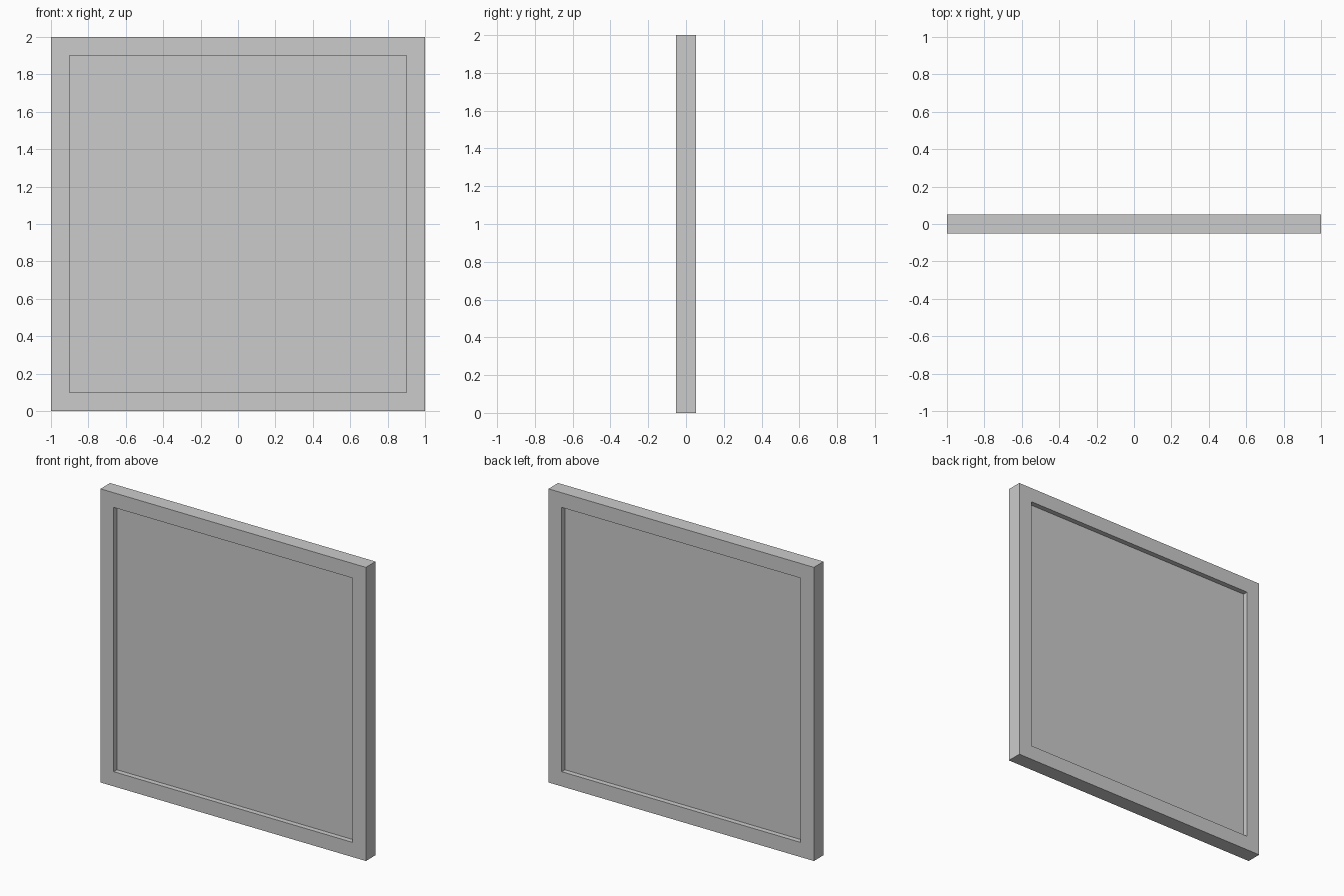
import bpy, bmesh

if "Cube" in bpy.data.objects:
    bpy.data.objects.remove(bpy.data.objects["Cube"])

HALF, BORDER, DEPTH, PANEL = 1.0, 0.10, 0.104, 0.034


def finish(bm, name):
    bmesh.ops.recalc_face_normals(bm, faces=bm.faces)
    mesh = bpy.data.meshes.new(name)
    bm.to_mesh(mesh)
    bm.free()
    obj = bpy.data.objects.new(name, mesh)
    obj.location.z = HALF
    bpy.context.collection.objects.link(obj)


def square(bm, half, y):
    return [bm.verts.new((sx * half, y, sz * half))
            for sx, sz in ((-1, -1), (1, -1), (1, 1), (-1, 1))]


# Frame: rectangular section swept around the square, mitred at the corners
bm = bmesh.new()
inner, d = HALF - BORDER, DEPTH / 2
loops = [square(bm, h, y) for h, y in
         ((HALF, -d), (HALF, d), (inner, d), (inner, -d))]
for a, b in zip(loops, loops[1:] + loops[:1]):
    for i in range(4):
        j = (i + 1) % 4
        bm.faces.new((a[i], a[j], b[j], b[i]))
finish(bm, "frame")

# Panel: thin sheet recessed equally from front and back
bm = bmesh.new()
bmesh.ops.create_cube(bm, size=1)
bmesh.ops.scale(bm, vec=(2 * inner, PANEL, 2 * inner), verts=bm.verts)
finish(bm, "panel")
